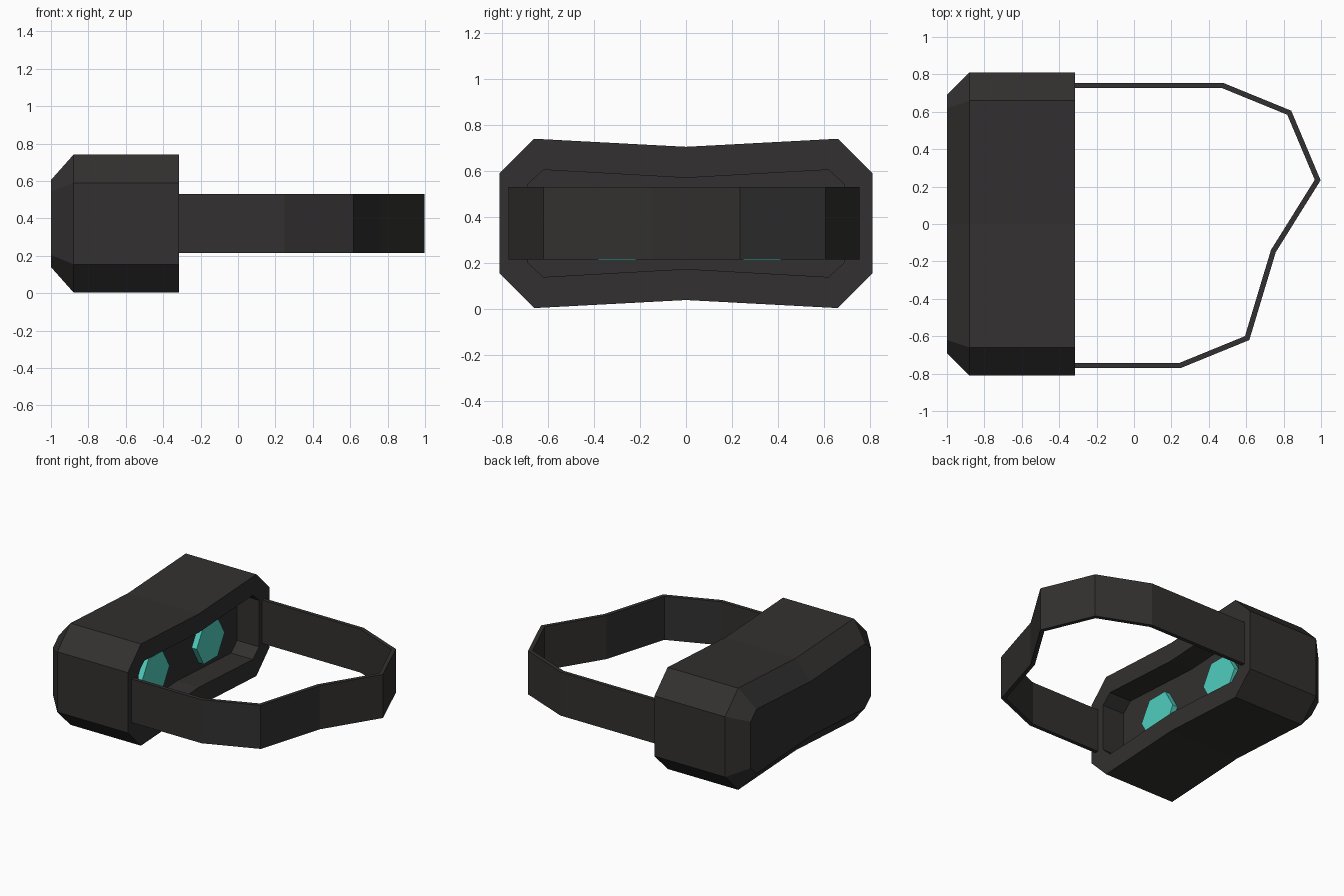
import bpy, bmesh, math
from mathutils import Vector, Matrix

if "Cube" in bpy.data.objects:
    bpy.data.objects.remove(bpy.data.objects["Cube"])


def material(name, rgb):
    m = bpy.data.materials.new(name)
    m.diffuse_color = (*rgb, 1)
    m.use_nodes = True
    m.node_tree.nodes["Principled BSDF"].inputs["Base Color"].default_value = m.diffuse_color
    return m


dark = material("dark_plastic", (0.032, 0.030, 0.029))
teal = material("teal_glass", (0.08, 0.62, 0.52))


def finish(bm, name, mat):
    bmesh.ops.recalc_face_normals(bm, faces=bm.faces)
    me = bpy.data.meshes.new(name)
    bm.to_mesh(me)
    bm.free()
    me.materials.append(mat)
    ob = bpy.data.objects.new(name, me)
    bpy.context.collection.objects.link(ob)
    return ob


def outline(quarter, mid=0.3725):
    """Mirror a quarter outline (y, height above middle) into a closed loop."""
    top = quarter + [(-y, h) for y, h in reversed(quarter) if y > 0]
    return [(y, mid + h) for y, h in top] + [(y, mid - h) for y, h in reversed(top)]


# Visor housing: waisted outline, chamfered front, hollow back
outer = outline([(0.81, 0.218), (0.66, 0.368), (0, 0.333)])
inner = outline([(0.69, 0.168), (0.62, 0.233), (0, 0.198)])
bm = bmesh.new()
sections = [(-1.0, inner), (-0.88, outer), (-0.315, outer), (-0.315, inner), (-0.49, inner)]
rings = [[bm.verts.new((x, y, z)) for y, z in loop] for x, loop in sections]
n = len(outer)
for a, b in zip(rings, rings[1:]):
    for i in range(n):
        j = (i + 1) % n
        bm.faces.new((a[i], a[j], b[j], b[i]))
for ring in (rings[0], rings[-1]):
    bm.faces.new(ring)
finish(bm, "visor_housing", dark)

# Head strap: flat band along a bent path with mitred corners
path = [Vector(p) for p in [(-0.33, 0.74), (0.475, 0.74), (0.83, 0.595), (0.982, 0.235),
                            (0.745, -0.145), (0.605, -0.61), (0.245, -0.757), (-0.33, -0.757)]]
half = 0.014
bm = bmesh.new()
strips = []
for i, p in enumerate(path):
    before = (p - path[i - 1]).normalized() if i else (path[1] - p).normalized()
    after = (path[i + 1] - p).normalized() if i < len(path) - 1 else before
    n1, n2 = Vector((-before.y, before.x)), Vector((-after.y, after.x))
    offset = (n1 + n2) * half / (1 + n1.dot(n2))
    a, b = p + offset, p - offset
    strips.append([bm.verts.new((q.x, q.y, z))
                   for q, z in ((a, 0.215), (b, 0.215), (b, 0.53), (a, 0.53))])
for a, b in zip(strips, strips[1:]):
    for i in range(4):
        j = (i + 1) % 4
        bm.faces.new((a[i], a[j], b[j], b[i]))
for end in (strips[0], strips[-1]):
    bm.faces.new(end)
finish(bm, "head_strap", dark)

# Hexagonal eye lenses on the recess floor, flat edge down
for side, y in (("right", -0.30), ("left", 0.33)):
    bm = bmesh.new()
    bmesh.ops.create_cone(bm, cap_ends=True, segments=6, radius1=0.16, radius2=0.16, depth=0.06)
    spin = Matrix.Rotation(math.pi / 2, 4, 'Y') @ Matrix.Rotation(math.pi / 2, 4, 'Z')
    bm.transform(Matrix.Translation((-0.48, y, 0.349)) @ spin)
    # make sure a corner points along y so the lower edge is flat
    if max(v.co.y for v in bm.verts) - y < 0.155:
        bm.transform(Matrix.Translation((0, y, 0.349)) @ Matrix.Rotation(math.pi / 6, 4, 'X')
                     @ Matrix.Translation((0, -y, -0.349)))
    finish(bm, side + "_lens", teal)
